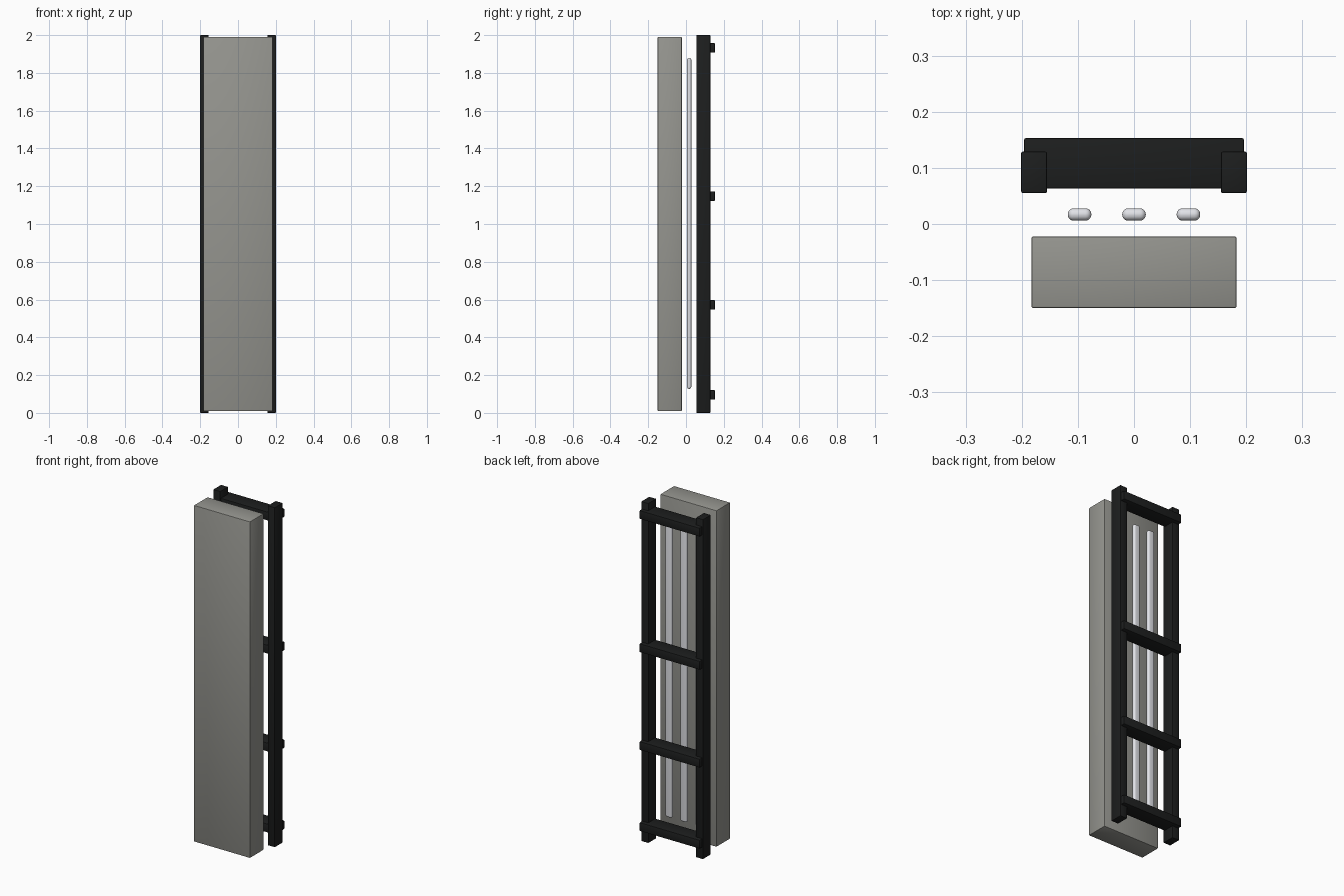
import bpy

if "Cube" in bpy.data.objects:
    bpy.data.objects.remove(bpy.data.objects["Cube"])


def material(name, color):
    m = bpy.data.materials.new(name)
    m.diffuse_color = (*color, 1)
    m.use_nodes = True
    m.node_tree.nodes["Principled BSDF"].inputs["Base Color"].default_value = m.diffuse_color
    return m


black = material("black_frame", (0.012, 0.013, 0.013))
stone = material("warm_grey", (0.30, 0.30, 0.275))
white = material("pale_rod", (0.75, 0.76, 0.80))


def box(name, lo, hi, mat, bevel, segments=2):
    """Bevelled box between two corners."""
    bpy.ops.mesh.primitive_cube_add(size=1, location=[(a + b) / 2 for a, b in zip(lo, hi)])
    ob = bpy.context.object
    ob.name = name
    ob.scale = [b - a for a, b in zip(lo, hi)]
    bpy.ops.object.transform_apply(location=False, rotation=False, scale=True)
    mod = ob.modifiers.new("bevel", 'BEVEL')
    mod.width = bevel
    mod.segments = segments
    bpy.ops.object.modifier_apply(modifier=mod.name)
    ob.data.materials.append(mat)
    bpy.ops.object.shade_smooth_by_angle()
    return ob


# Thick front panel
box("front_panel", (-0.183, -0.15, 0.01), (0.183, -0.022, 1.99), stone, 0.004)

# Rounded flat rods between panel and frame
for i, x in enumerate((-0.097, 0, 0.097)):
    box(f"rod_{i + 1}", (x - 0.021, 0.006, 0.127), (x + 0.021, 0.028, 1.88), white, 0.0105, 5)

# Back frame posts
for side, s in (("left", -1), ("right", 1)):
    box(f"{side}_post", (s * 0.178 - 0.023, 0.055, 0), (s * 0.178 + 0.023, 0.129, 2), black, 0.003)

# Cross rungs, passing through and behind the posts
for i, z in enumerate((0.095, 0.572, 1.148, 1.932)):
    box(f"rung_{i + 1}", (-0.196, 0.063, z - 0.025), (0.196, 0.153, z + 0.025), black, 0.003)
